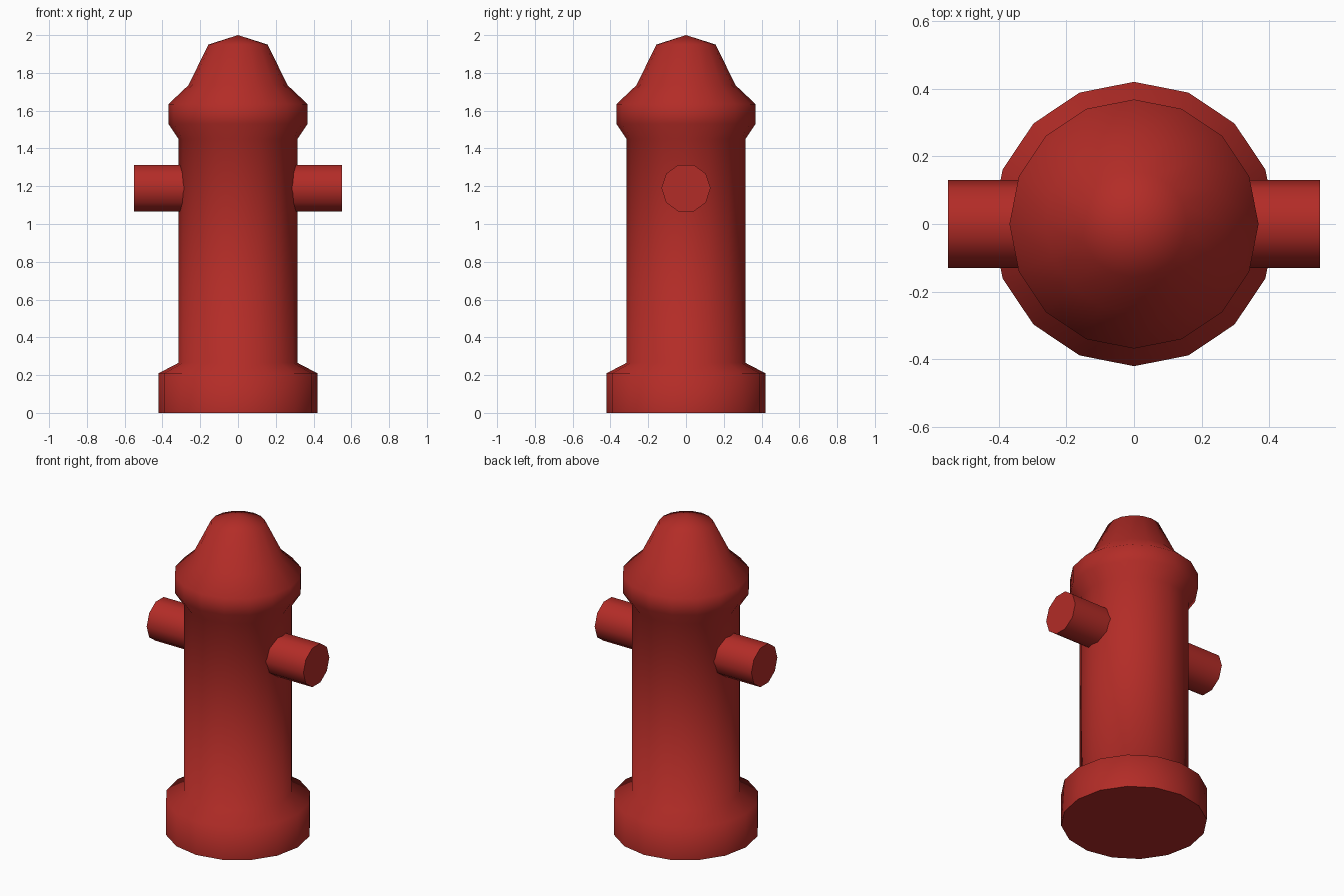
import bpy, bmesh, math
from mathutils import Matrix

if "Cube" in bpy.data.objects:
    bpy.data.objects.remove(bpy.data.objects["Cube"])

red = bpy.data.materials.new("red_paint")
red.diffuse_color = (0.45, 0.025, 0.02, 1)
red.use_nodes = True
red.node_tree.nodes["Principled BSDF"].inputs["Base Color"].default_value = red.diffuse_color


def finish(name, bm):
    bmesh.ops.recalc_face_normals(bm, faces=bm.faces[:])
    mesh = bpy.data.meshes.new(name)
    bm.to_mesh(mesh)
    bm.free()
    mesh.materials.append(red)
    obj = bpy.data.objects.new(name, mesh)
    bpy.context.collection.objects.link(obj)
    bpy.ops.object.select_all(action='DESELECT')
    obj.select_set(True)
    bpy.context.view_layer.objects.active = obj
    bpy.ops.object.shade_smooth_by_angle(angle=math.radians(80))
    return obj


def lathe(name, profile, sides):
    # Rings from (radius, z) pairs, closed with a flat base and a pointed top
    bm = bmesh.new()
    rings = []
    for r, z in profile[:-1]:
        rings.append([bm.verts.new((r * math.cos(a), r * math.sin(a), z))
                      for a in (2 * math.pi * i / sides for i in range(sides))])
    tip = bm.verts.new((0, 0, profile[-1][1]))
    for i in range(sides):
        j = (i + 1) % sides
        for low, high in zip(rings, rings[1:]):
            bm.faces.new((low[i], low[j], high[j], high[i]))
        bm.faces.new((rings[-1][i], rings[-1][j], tip))
    bm.faces.new(rings[0][::-1])
    return finish(name, bm)


# Base flange, barrel, collar and bonnet in one turned profile
lathe("hydrant_body", [(0.42, 0), (0.42, 0.21), (0.315, 0.265), (0.315, 1.45),
                       (0.368, 1.53), (0.368, 1.635), (0.262, 1.735),
                       (0.157, 1.95), (0, 2.0)], 16)

# Ten-sided outlet pipe through the barrel, sticking out on both sides
bm = bmesh.new()
bmesh.ops.create_cone(bm, cap_ends=True, segments=10, radius1=0.13, radius2=0.13, depth=1.1)
# Cone starts with a vertex on +y, which stays in place when tipped onto x
bmesh.ops.rotate(bm, verts=bm.verts[:], matrix=Matrix.Rotation(math.pi / 2, 3, 'Y'))
bmesh.ops.translate(bm, verts=bm.verts[:], vec=(0, 0, 1.19))
finish("side_outlets", bm)
